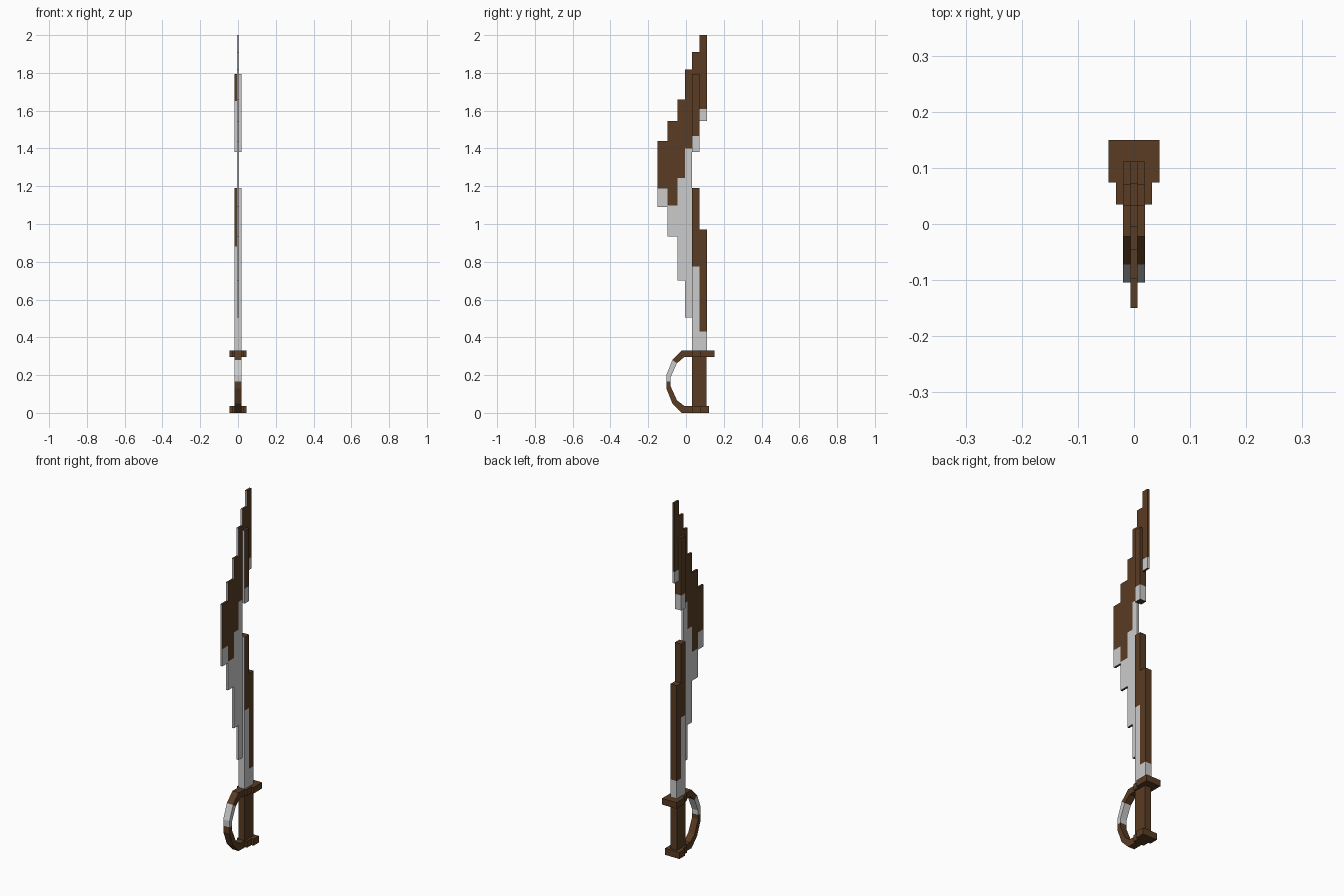
import bpy, bmesh
from mathutils import Vector

cube = bpy.data.objects.get("Cube")
if cube:
    bpy.data.objects.remove(cube, do_unlink=True)


def material(name, rgb):
    mat = bpy.data.materials.new(name)
    mat.use_nodes = True
    mat.diffuse_color = (*rgb, 1)
    mat.node_tree.nodes["Principled BSDF"].inputs["Base Color"].default_value = (*rgb, 1)
    return mat


MATERIALS = [material("dark wood", (0.10, 0.045, 0.017)),
             material("pale steel", (0.60, 0.60, 0.60))]
WOOD, STEEL = 0, 1
THICK, THIN = 0.0195, 0.006


def finish(name, bm, rule=lambda centre, normal: WOOD):
    bmesh.ops.recalc_face_normals(bm, faces=bm.faces)
    for face in bm.faces:
        face.material_index = rule(face.calc_center_median(), face.normal)
    mesh = bpy.data.meshes.new(name)
    bm.to_mesh(mesh)
    bm.free()
    for mat in MATERIALS:
        mesh.materials.append(mat)
    obj = bpy.data.objects.new(name, mesh)
    bpy.context.collection.objects.link(obj)


def block(half, y0, y1, z0, z1):
    bm = bmesh.new()
    bmesh.ops.create_cube(bm, size=1)
    for v in bm.verts:
        v.co = Vector((v.co.x * 2 * half, (y0 + y1) / 2 + v.co.y * (y1 - y0),
                       (z0 + z1) / 2 + v.co.z * (z1 - z0)))
    return bm


def cut(bm, point, normal):
    bmesh.ops.bisect_plane(bm, geom=bm.verts[:] + bm.edges[:] + bm.faces[:],
                           plane_co=point, plane_no=normal)


def blade(name, half, y0, y1, z0, z1, tint, front_tint=None):
    """Blade strip: steel below the tint height, wood above it."""
    bm = block(half, y0, y1, z0, z1)
    cut(bm, (0, 0, tint), (0, 0, 1))
    if front_tint:
        cut(bm, (0, 0, front_tint), (0, 0, 1))
        cut(bm, (0, 0, 0), (1, 0, 0))

    def rule(c, n):
        if abs(n.z) > 0.5:
            return WOOD
        if n.y < -0.5:
            return WOOD if front_tint and c.x < 0 and c.z > front_tint else STEEL
        return WOOD if c.z > tint else STEEL
    finish(name, bm, rule)


# Thick spine of the blade
blade("lower_spine_front", THICK, 0.032, 0.071, 0.33, 1.19, 0.775, 0.88)
blade("lower_spine_back", THICK, 0.071, 0.111, 0.33, 0.97, 0.43)
blade("upper_spine", THICK, 0.032, 0.071, 1.38, 1.793, 1.465, 1.65)

# Thin stepped cutting edge and tip
blade("tip_back", THIN, 0.071, 0.111, 1.545, 2.0, 1.61)
blade("tip_front", THIN, 0.032, 0.071, 1.39, 1.91, 1.465)
edge_y = [0.032, -0.005, -0.045, -0.098, -0.15]
edge_z = [(0.505, 1.817, 1.40), (0.70, 1.66, 1.243),
          (0.935, 1.545, 1.098), (1.09, 1.44, 1.188)]
for i, (low, high, tint) in enumerate(edge_z):
    blade(f"edge_step_{i + 1}", THIN, edge_y[i + 1], edge_y[i], low, high, tint)

# Grip, crossguard and pommel
finish("grip", block(THICK, 0.032, 0.109, 0.02, 0.31))
for name, low, high, back in (("crossguard", 0.295, 0.33, 0.15),
                              ("pommel", 0.0, 0.037, 0.123)):
    finish(name + "_back", block(0.045, 0.074, back, low, high))
    finish(name + "_front", block(0.032, 0.035, 0.074, low, high))

# Faceted knuckle guard, with a steel section on its upper front
outer = [(0.035, 0.33), (-0.022, 0.33), (-0.072, 0.28), (-0.104, 0.2), (-0.104, 0.165),
         (-0.104, 0.13), (-0.072, 0.05), (-0.022, 0), (0.035, 0)]
inner = [(0.035, 0.295), (-0.01, 0.295), (-0.048, 0.263), (-0.081, 0.19), (-0.081, 0.165),
         (-0.081, 0.14), (-0.048, 0.067), (-0.01, 0.037), (0.035, 0.037)]
bm = bmesh.new()
rings = [[bm.verts.new((x, *p)) for x, p in
          ((-THICK, o), (THICK, o), (THICK, i), (-THICK, i))]
         for o, i in zip(outer, inner)]
for a, b in zip(rings, rings[1:]):
    for k in range(4):
        j = (k + 1) % 4
        bm.faces.new((a[k], a[j], b[j], b[k]))
bm.faces.new(rings[0])
bm.faces.new(rings[-1])
finish("knuckle_guard", bm,
       lambda c, n: STEEL if 0.165 < c.z < 0.26 and c.y < -0.05 else WOOD)
